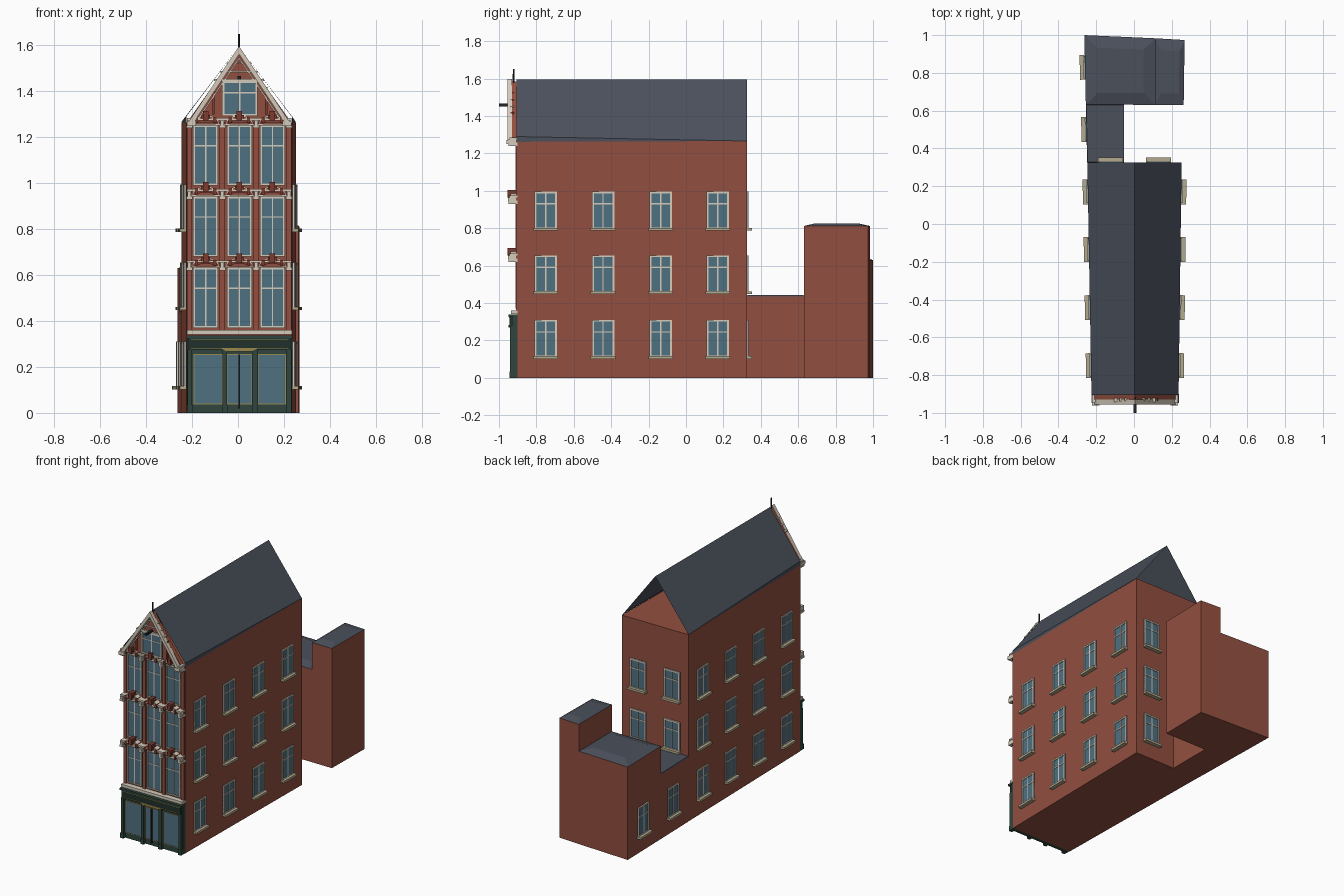
import bpy, bmesh
from math import radians, sin, cos, pi
from mathutils import Matrix, Vector

if "Cube" in bpy.data.objects:
    bpy.data.objects.remove(bpy.data.objects["Cube"])

COL = {"brick": (.29, .078, .05), "dark_brick": (.2, .045, .03), "slate": (.07, .08, .105),
       "glass": (.08, .165, .22), "cream": (.66, .6, .5), "tan": (.46, .4, .27),
       "green": (.028, .06, .045), "dark_green": (.014, .03, .024),
       "gold": (.33, .25, .08), "iron": (.015, .017, .02)}
MATS = {}
for k, c in COL.items():
    MATS[k] = bpy.data.materials.new(k)
    MATS[k].diffuse_color = (*c, 1)
parts = {}
I = Matrix.Identity(4)


def get(name, mat):
    return parts.setdefault(name, (bmesh.new(), mat))[0]


def loft(name, mat, lower, upper, M=I):
    """closed solid between two matching rings of points"""
    bm = get(name, mat)
    a = [bm.verts.new(M @ Vector(p)) for p in lower]
    b = [bm.verts.new(M @ Vector(p)) for p in upper]
    n = len(a)
    fs = [bm.faces.new(a[::-1]), bm.faces.new(b)]
    fs += [bm.faces.new((a[i], a[(i + 1) % n], b[(i + 1) % n], b[i])) for i in range(n)]
    bmesh.ops.recalc_face_normals(bm, faces=fs)


def box(name, mat, x0, x1, y0, y1, z0, z1, M=I):
    r = [(x0, y0), (x1, y0), (x1, y1), (x0, y1)]
    loft(name, mat, [(*p, z0) for p in r], [(*p, z1) for p in r], M)


def plan(name, mat, pts, z0, z1):
    loft(name, mat, [(*p, z0) for p in pts], [(*p, z1) for p in pts])


def profile(name, mat, pts, y0, y1, M=I):
    """xz outline pushed along y"""
    loft(name, mat, [(x, y0, z) for x, z in pts], [(x, y1, z) for x, z in pts], M)


def window(kind, M, w, h, bar=.010, cross=.68, sill=True):
    """local frame: x along wall, -y outward, z up from the window's base"""
    f, c, hw = kind + "_frames", "cream", w / 2
    box(kind + "_glass", "glass", -hw, hw, -.003, .002, 0, h, M)
    for s in (-1, 1):
        x = s * (hw - bar / 2)
        box(f, c, x - bar / 2, x + bar / 2, -.008, .002, 0, h, M)
    for z in (0, h - bar):
        box(f, c, -hw, hw, -.008, .002, z, z + bar, M)
    box(f, c, -.003, .003, -.006, .002, 0, h, M)
    box(f, c, -hw, hw, -.006, .002, h * cross - .003, h * cross + .003, M)
    if sill:
        box(kind + "_sills", "tan", -hw - .006, hw + .006, -.027, .002, -.008, .007, M)


# --- main house body and open-ended roof
FL, FR, BL, BR = (-.225, -.9), (.236, -.9), (-.247, .325), (.252, .325)
plan("main_walls", "brick", [FL, FR, BR, BL], 0, 1.265)
bm = get("main_roof", "slate")
apf, apb = bm.verts.new((.003, -.905, 1.595)), bm.verts.new((.003, .325, 1.595))
for f, b in ((FL, BL), (FR, BR)):
    vf, vb = bm.verts.new((f[0], -.905, 1.29)), bm.verts.new((*b, 1.266))
    bm.faces.new((apf, apb, vb, vf))
    bm.faces.new((vf, vb, bm.verts.new((f[0], -.905, 1.262))))

# --- rear link and rear blocks with shallow hipped caps
def block(name, pts, h, rise):
    plan(name + "_walls", "brick", pts, 0, h)
    c = sum((Vector(p) for p in pts), Vector((0, 0))) / 4
    top = [Vector(p).lerp(c, .35 if rise > .012 else .02) for p in pts]
    loft(name + "_roof", "slate", [(*p, h) for p in pts], [(*p, h + rise) for p in top])


block("rear_link", [(-.248, .325), (-.052, .325), (-.052, .632), (-.255, .632)], .435, .008)
block("rear_low", [(-.255, .632), (.115, .631), (.115, .983), (-.263, 1.0)], .63, .02)
block("rear_tall", [(.115, .631), (.263, .63), (.268, .974), (.115, .983)], .812, .014)

# --- side and back windows
LEVELS = (.11, .455, .795)
ROWS = (-.75, -.443, -.135, .17)
for z in LEVELS:
    for y in ROWS:
        xr = .236 + .016 * (y + .9) / 1.225
        xl = -.225 - .022 * (y + .9) / 1.225
        window("side", Matrix.Translation((xr, y, z)) @ Matrix.Rotation(radians(89.3), 4, 'Z'), .12, .2)
        window("side", Matrix.Translation((xl, y, z)) @ Matrix.Rotation(radians(-89), 4, 'Z'), .12, .2)
    for x in (-.125, .13):
        if x > 0 or z > .4:
            window("back", Matrix.Translation((x, .325, z)) @ Matrix.Rotation(pi, 4, 'Z'), .12, .2)
for x, y in ((-.252, .5), (-.26, .83)):
    window("side", Matrix.Translation((x, y, .11)) @ Matrix.Rotation(radians(-89), 4, 'Z'), .12, .2)

# --- front floors: tall windows, pilasters, arches, cornices
COLS = (-.141, .006, .15)
for z in (.37, .68, .99):
    for x in COLS:
        M = Matrix.Translation((x, -.903, z))
        window("front", M, .108, .262, .008, .66, False)
        n = 8  # segmental arch over each window
        arc = lambda rx, b, r: [(rx * cos(pi * i / n), b + r * sin(pi * i / n)) for i in range(n + 1)]
        profile("front_arches", "dark_brick", arc(.058, .262, .04) + arc(.046, .262, .018)[::-1], -.03, .003, M)
        profile("front_arch_trim", "cream", arc(.062, .262, .046) + arc(.058, .262, .04)[::-1], -.036, .003, M)
        box("keystones", "dark_brick", -.012, .012, -.052, .003, .283, .325, M)
        box("keystones", "dark_brick", -.02, .02, -.045, .003, .29, .308, M)
        for s in (-1, 1):
            box("keystones", "dark_brick", s * .04 - .007, s * .04 + .007, -.046, 0, .272, .296, M)
    box("cornices", "cream", -.222, .234, -.945, -.9, z + .284, z + .294)
    box("cornices", "cream", -.222, .234, -.935, -.9, z + .262, z + .268)
    for x in (-.212, -.0685, .079, .222):  # pilasters with light corbels
        box("pilasters", "brick", x - .011, x + .011, -.91, -.9, z - .02, z + .29)
        box("corbels", "cream", x - .013, x + .013, -.948, -.9, z + .25, z + .262)
        box("corbels", "dark_brick", x - .008, x + .008, -.952, -.9, z + .262, z + .284)

# --- front gable: brick face, window, bands, raking coping
profile("gable_face", "brick", [(-.222, 1.265), (.232, 1.265), (.004, 1.585)], -.93, -.9)
window("gable", Matrix.Translation((.008, -.932, 1.292)), .155, .155, .01, .66, False)
box("gable_bands", "cream", -.105, .113, -.942, -.92, 1.445, 1.453)
box("gable_bands", "tan", -.078, .086, -.94, -.92, 1.482, 1.488)
box("gable_bands", "tan", -.05, .058, -.938, -.92, 1.522, 1.526)
for s in (-1, 1):
    e = .005 + s * .228
    profile("gable_coping", "cream", [(e, 1.255), (.005, 1.597), (.005, 1.562), (e - s * .024, 1.255)], -.955, -.93)
    profile("gable_coping", "tan", [(e - s * .034, 1.262), (.005, 1.55), (.005, 1.54), (e - s * .042, 1.262)], -.942, -.925)
    box("gable_coping", "cream", min(e, e - s * .04), max(e, e - s * .04), -.96, -.905, 1.25, 1.272)
    x = .008 + s * .115
    box("gable_strips", "dark_brick", x - .005, x + .005, -.938, -.92, 1.3, 1.42)
box("hoist_beam", "iron", -.002, .012, -1.0, -.92, 1.452, 1.466)
bmesh.ops.create_cone(get("finial", "iron"), cap_ends=True, segments=8, radius1=.005, radius2=.004,
                      depth=.09, matrix=Matrix.Translation((.005, -.922, 1.605)))

# --- shopfront
box("shop_body", "green", -.222, .235, -.925, -.9, 0, .335)
box("shop_signboard", "dark_green", -.215, .228, -.943, -.92, .275, .325)
box("shop_cornice", "green", -.225, .238, -.948, -.9, .325, .338)
box("shop_ledge", "cream", -.222, .235, -.935, -.9, .342, .36)
for x0, x1 in ((-.19, -.07), (-.046, .003), (.009, .058), (.09, .205)):
    box("shop_glass", "glass", x0, x1, -.928, -.92, .04, .253)
    for z in (.037, .253):
        box("shop_trim", "gold", x0 - .003, x1 + .003, -.931, -.92, z, z + .003)
    for x in (x0 - .003, x1):
        box("shop_trim", "gold", x, x + .003, -.931, -.92, .037, .256)
for x in (-.21, -.058, .074, .222):
    box("shop_posts", "green", x - .01, x + .01, -.942, -.9, 0, .275)
    box("shop_posts", "dark_green", x - .012, x + .012, -.945, -.9, 0, .035)
box("door_handles", "iron", .003, .009, -.94, -.92, .02, .255)
for z in (.28, .319):
    box("sign_border", "gold", -.205, .218, -.946, -.94, z, z + .003)
profile("sign_crest", "gold", [(-.08, .283), (-.05, .268), (.06, .268), (.09, .283)], -.948, -.93)

# --- turn every part into an object
for name, (bm, mat) in parts.items():
    me = bpy.data.meshes.new(name)
    bm.to_mesh(me)
    bm.free()
    me.materials.append(MATS[mat])
    bpy.context.collection.objects.link(bpy.data.objects.new(name, me))

for m in bpy.data.materials:
    if m.users and not m.is_grease_pencil:
        m.use_nodes = True
        m.node_tree.nodes["Principled BSDF"].inputs["Base Color"].default_value = m.diffuse_color
